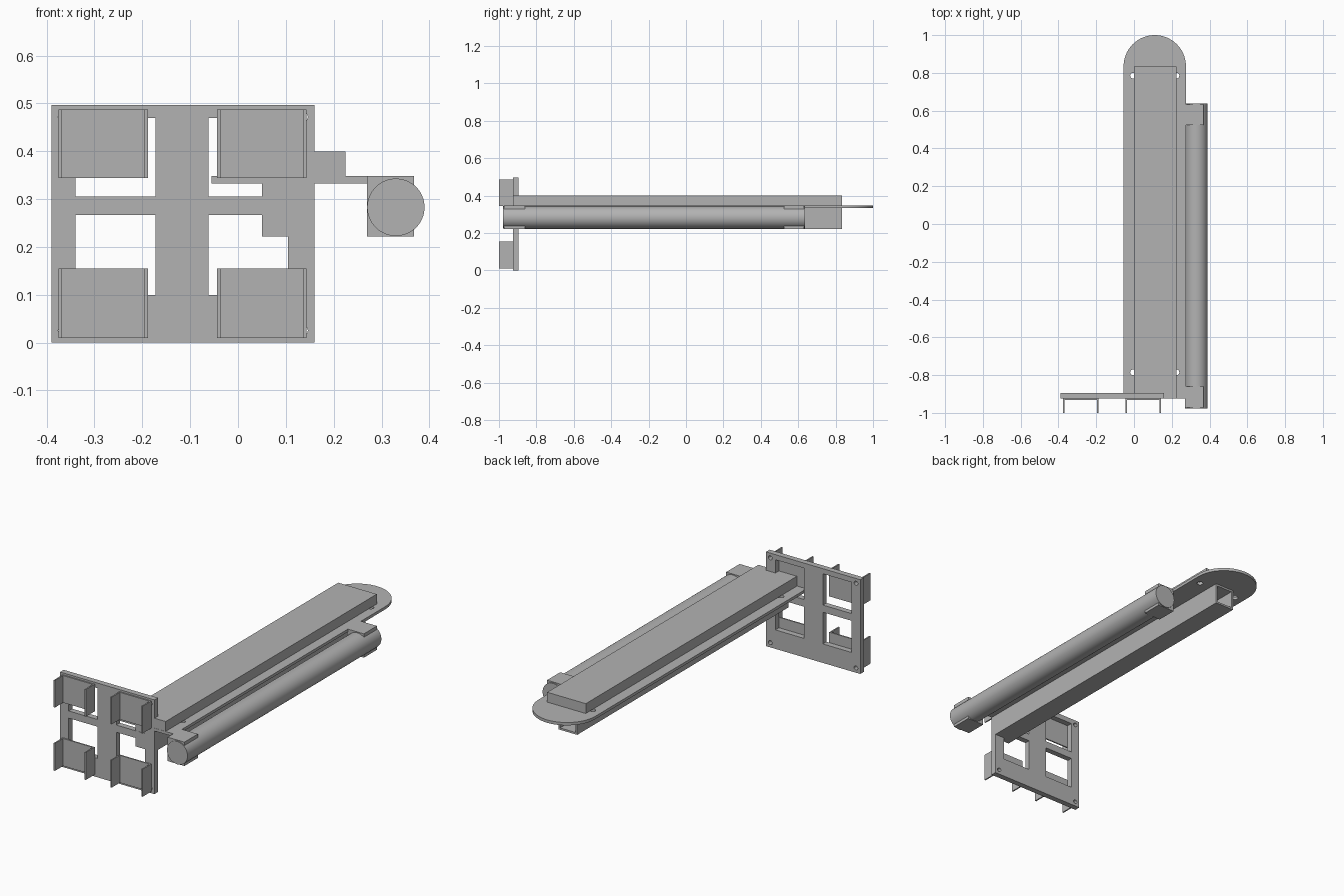
import bpy
import bmesh
import math
from mathutils import Matrix, Vector

cube = bpy.data.objects.get("Cube")
if cube:
    bpy.data.objects.remove(cube, do_unlink=True)

# One grey for everything
grey = bpy.data.materials.new("plain grey")
grey.use_nodes = True
grey.diffuse_color = (0.45, 0.45, 0.45, 1)
grey.node_tree.nodes["Principled BSDF"].inputs["Base Color"].default_value = grey.diffuse_color


def finish(name, bm):
    bmesh.ops.recalc_face_normals(bm, faces=bm.faces)
    mesh = bpy.data.meshes.new(name)
    bm.to_mesh(mesh)
    bm.free()
    mesh.materials.append(grey)
    obj = bpy.data.objects.new(name, mesh)
    bpy.context.collection.objects.link(obj)
    return obj


def add_box(bm, x, y, z):
    size = (x[1] - x[0], y[1] - y[0], z[1] - z[0], 1)
    centre = Vector((sum(x), sum(y), sum(z))) / 2
    bmesh.ops.create_cube(bm, size=1, matrix=Matrix.Translation(centre) @ Matrix.Diagonal(size))


def add_rod(bm, centre, radius, length, axis, sides=24):
    turn = Matrix.Rotation(math.pi / 2, 4, "X") if axis == "Y" else Matrix.Identity(4)
    bmesh.ops.create_cone(bm, cap_ends=True, segments=sides, radius1=radius, radius2=radius,
                          depth=length, matrix=Matrix.Translation(centre) @ turn)


def boxes(name, *ranges):
    bm = bmesh.new()
    for r in ranges:
        add_box(bm, *r)
    return finish(name, bm)


def extrude_profile(name, points, offset):
    bm = bmesh.new()
    face = bm.faces.new([bm.verts.new(p) for p in points])
    new = bmesh.ops.extrude_face_region(bm, geom=[face], use_keep_orig=True)["geom"]
    bmesh.ops.translate(bm, vec=offset, verts=[v for v in new if isinstance(v, bmesh.types.BMVert)])
    return finish(name, bm)


def cut(obj, bm):
    cutter = finish(obj.name + "_cutter", bm)
    cutter.hide_render = True
    mod = obj.modifiers.new("cut", "BOOLEAN")
    mod.operation, mod.solver, mod.object = "DIFFERENCE", "EXACT", cutter
    bpy.context.view_layer.update()
    result = bpy.data.meshes.new_from_object(obj.evaluated_get(bpy.context.evaluated_depsgraph_get()))
    obj.modifiers.clear()
    obj.data = result
    bpy.data.objects.remove(cutter, do_unlink=True)


FRONT, PANEL_BACK = -0.925, -0.895
MID = 0.11          # centre line of the rail
RAIL_END = 0.835

# Window panel with four openings and a screw hole in each corner
panel = boxes("front_panel", ((-0.39, 0.16), (FRONT, PANEL_BACK), (0, 0.497)))
bm = bmesh.new()
for x in ((-0.34, -0.172), (-0.062, 0.105)):
    for z in ((0.1, 0.267), (0.305, 0.47)):
        add_box(bm, x, (-0.96, -0.86), z)
for x in (-0.365, 0.135):
    for z in (0.025, 0.472):
        add_rod(bm, (x, -0.91, z), 0.011, 0.1, "Y", 16)
cut(panel, bm)

# Four shallow channels on the front of the panel
WALL = 0.007
for side, x0 in (("right", -0.375), ("left", -0.044)):
    for level, z in (("lower", (0.01, 0.155)), ("upper", (0.344, 0.487))):
        x1 = x0 + 0.187
        boxes(f"{level}_{side}_channel",
              ((x0, x1), (FRONT - WALL, FRONT), z),
              ((x0, x0 + WALL), (-1, FRONT - WALL), z),
              ((x1 - WALL, x1), (-1, FRONT - WALL), z))

# Flat rail plate with a round back end and four small holes
R = 0.165
outline = [(MID - R, FRONT, 0.333), (MID + R, FRONT, 0.333)]
outline += [(MID + R * math.cos(a), RAIL_END + R * math.sin(a), 0.333)
            for a in (math.pi * i / 32 for i in range(33))]
plate = extrude_profile("rail_plate", outline, (0, 0, 0.015))
bm = bmesh.new()
for dx in (-0.115, 0.115):
    for y in (-0.785, 0.785):
        add_rod(bm, (MID + dx, y, 0.34), 0.015, 0.1, "Z", 20)
cut(plate, bm)

# Long box above the plate
boxes("top_box", ((0, 0.225), (FRONT + 0.001, RAIL_END), (0.348, 0.4)))

# Square tube below the plate, open at the back
tube = boxes("square_tube", ((0.05, 0.16), (FRONT + 0.001, RAIL_END), (0.222, 0.333)))
bm = bmesh.new()
add_box(bm, (0.06, 0.15), (FRONT + 0.012, RAIL_END + 0.1), (0.232, 0.323))
cut(tube, bm)

# Long cylinder beside the rail
AXIS = Vector((0.33, -0.17, 0.283))
bm = bmesh.new()
add_rod(bm, AXIS, 0.06, 1.615, "Y", 64)
cylinder = finish("side_cylinder", bm)

# Clips that hold the cylinder
for name, y in (("front_clip", (-0.972, -0.86)), ("back_clip", (0.523, 0.632))):
    clip = boxes(name, ((0.27, 0.368), y, (0.222, 0.348)))
    bm = bmesh.new()
    add_rod(bm, AXIS, 0.0595, 2.5, "Y", 64)
    cut(clip, bm)

# Smooth the round parts
bpy.ops.object.select_all(action="DESELECT")
for obj in (cylinder, plate):
    obj.select_set(True)
bpy.context.view_layer.objects.active = cylinder
bpy.ops.object.shade_smooth_by_angle(angle=math.radians(30))
